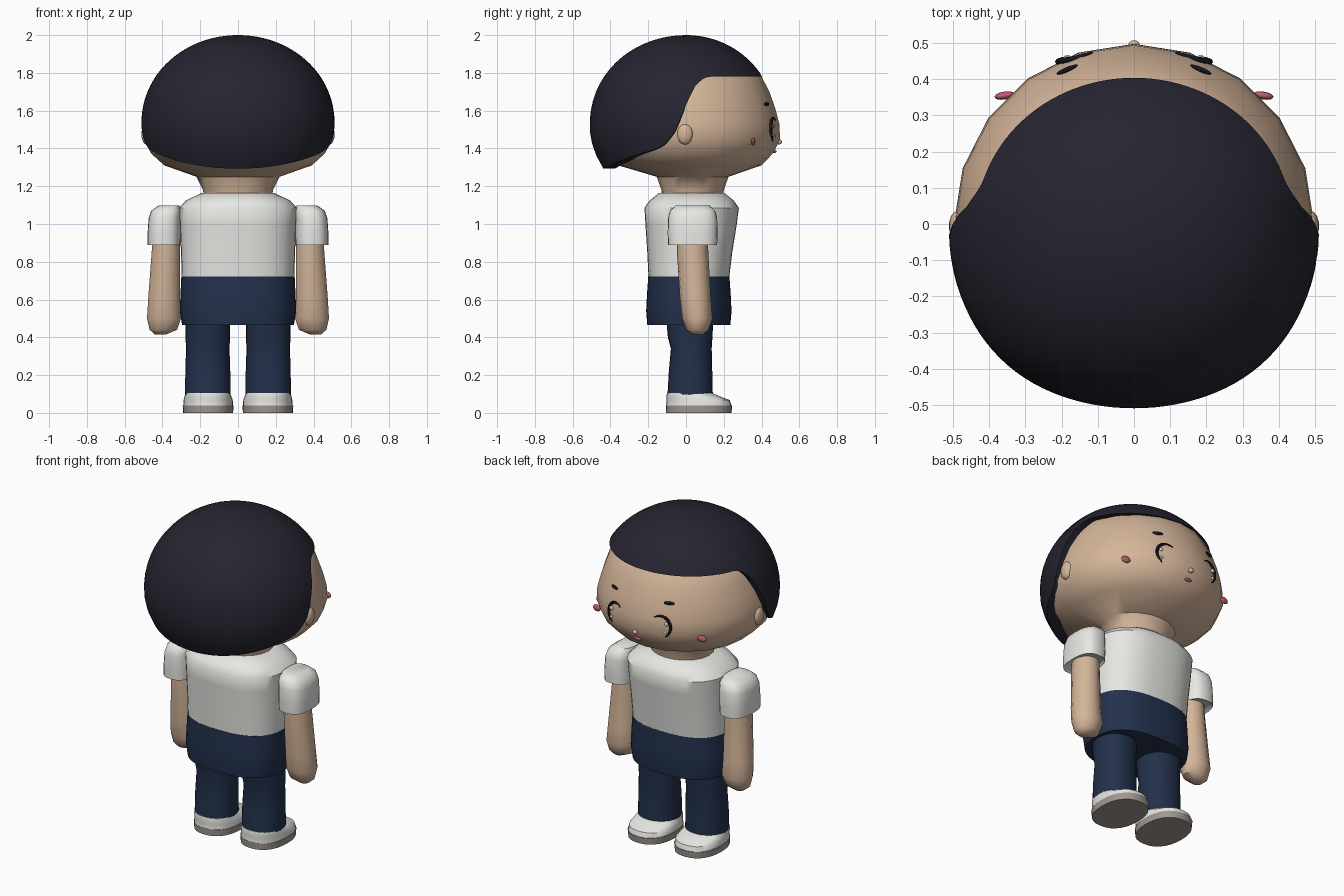
import bpy, bmesh, math
from mathutils import Matrix

if "Cube" in bpy.data.objects:
    bpy.data.objects.remove(bpy.data.objects["Cube"], do_unlink=True)

parts = []


def material(name, r, g, b):
    m = bpy.data.materials.new(name)
    m.use_nodes = True
    m.diffuse_color = (r, g, b, 1)
    m.node_tree.nodes["Principled BSDF"].inputs["Base Color"].default_value = (r, g, b, 1)
    m.node_tree.nodes["Principled BSDF"].inputs["Roughness"].default_value = 0.8
    return m


skin = material("skin", 0.66, 0.46, 0.32)
hair_dark = material("dark hair", 0.019, 0.018, 0.03)
white = material("white cloth", 0.8, 0.8, 0.77)
navy = material("navy cloth", 0.016, 0.03, 0.07)
sole_grey = material("sole grey", 0.36, 0.31, 0.28)
pink = material("blush pink", 0.5, 0.11, 0.15)
black = material("eye black", 0.008, 0.008, 0.012)
shine = material("eye shine", 0.75, 0.78, 0.8)


def add(name, mesh, mat):
    mesh.materials.clear()
    mesh.materials.append(mat)
    ob = bpy.data.objects.new(name, mesh)
    bpy.context.collection.objects.link(ob)
    parts.append(ob)
    return ob


def finish(name, bm, mat):
    bmesh.ops.recalc_face_normals(bm, faces=bm.faces)
    mesh = bpy.data.meshes.new(name)
    bm.to_mesh(mesh)
    bm.free()
    return add(name, mesh, mat)


def skin_rings(bm, rings):
    for a, b in zip(rings, rings[1:]):
        n = len(a)
        for i in range(n):
            j = (i + 1) % n
            bm.faces.new((a[i], a[j], b[j], b[i]))


def power(v, p):
    return math.copysign(abs(v) ** (2 / p), v)


def loft(name, rows, mat, seg=24, p=2):
    """Rows are (z, centre x, centre y, half width, half depth)."""
    bm = bmesh.new()
    rings = []
    for z, cx, cy, rx, ry in rows:
        angles = [math.pi / 2 + math.tau * i / seg for i in range(seg)]
        rings.append([bm.verts.new((cx + rx * power(math.cos(a), p),
                                    cy + ry * power(math.sin(a), p), z)) for a in angles])
    skin_rings(bm, rings)
    bm.faces.new(rings[0])
    bm.faces.new(rings[-1])
    return finish(name, bm, mat)


def blob(name, pos, size, mat, turn=0):
    bm = bmesh.new()
    m = Matrix.Translation(pos) @ Matrix.Rotation(turn, 4, 'Z') @ Matrix.Diagonal((*size, 1))
    bmesh.ops.create_uvsphere(bm, u_segments=14, v_segments=8, radius=1, matrix=m)
    return finish(name, bm, mat)


def interp(x, table):
    for (x0, y0), (x1, y1) in zip(table, table[1:]):
        if x <= x1:
            return y0 + (y1 - y0) * max(0, (x - x0) / (x1 - x0))
    return table[-1][1]


# Head and neck
head = [(1.25, 0.225), (1.31, 0.39), (1.375, 0.462), (1.45, 0.498), (1.53, 0.494),
        (1.61, 0.473), (1.7, 0.442), (1.78, 0.4), (1.86, 0.31), (1.92, 0.18)]
loft("head", [(1.13, 0, 0.035, 0.18, 0.16), (1.18, 0, 0.035, 0.185, 0.165),
              (1.25, 0, 0.035, 0.22, 0.19)]
     + [(z, 0, 0.02 if z < 1.35 else 0, r, r * 0.97 if z < 1.35 else r)
        for z, r in head[1:]], skin, 20)


def face_y(x, z):
    r = interp(z, head)
    return math.sqrt(r * r - x * x) * 0.993


# Hair cap: the lower edge depends on how far forward each strand faces
hair_edge = [(-1, 1.293), (-0.95, 1.3), (-0.64, 1.35), (-0.3, 1.4), (-0.2, 1.43),
             (-0.1, 1.5), (0, 1.63), (0.1, 1.725), (0.2, 1.765), (0.29, 1.78)]


def hair_width(z):
    if z > 1.52:
        return math.sqrt(max(0, 1 - ((z - 1.52) / 0.48) ** 2.1))
    return 1 - 0.14 * ((1.52 - z) / 0.225) ** 2


bm = bmesh.new()
seg, steps = 112, 20
rings = []
for k in range(1, steps + 2):
    t = min(k / steps, 1)
    inset = 0.86 if k > steps else 1
    ring = []
    for i in range(seg):
        a = math.tau * i / seg
        c, s = math.cos(a), math.sin(a)
        z = 2 - (2 - interp(c, hair_edge)) * t * t
        w = hair_width(z) * inset
        depth = 0.475 if c > 0 else 0.51
        bulge = 1 + 0.025 * math.sin(2 * a) ** 2 * (c < 0)
        ring.append(bm.verts.new((0.513 * w * s * bulge, depth * w * c * bulge, z)))
    rings.append(ring)
skin_rings(bm, rings)
top = bm.verts.new((0, 0, 2))
for i in range(seg):
    bm.faces.new((top, rings[0][i], rings[0][(i + 1) % seg]))
finish("hair", bm, hair_dark)

# Nose and mouth
blob("nose", (0, 0.493, 1.435), (0.016, 0.015, 0.014), skin)
blob("mouth", (0, 0.468, 1.385), (0.024, 0.012, 0.009), pink)

# Shirt and hip section
loft("shirt", [(0.71, 0, 0.015, 0.298, 0.213), (0.85, 0, 0.02, 0.302, 0.225),
               (1.0, 0, 0.027, 0.308, 0.242), (1.085, 0, 0.03, 0.312, 0.25),
               (1.125, 0, 0.03, 0.275, 0.222), (1.165, 0, 0.03, 0.19, 0.172)],
     white, 36, 2.5)
loft("shorts", [(0.465, 0, 0.015, 0.296, 0.22), (0.54, 0, 0.015, 0.308, 0.226),
                (0.62, 0, 0.015, 0.305, 0.222), (0.722, 0, 0.015, 0.3, 0.215)],
     navy, 36, 2.5)

for side, s in (("left", 1), ("right", -1)):
    # Ears and cheeks
    blob(side + "_ear", (s * 0.485, -0.005, 1.475), (0.027, 0.043, 0.055), skin)
    blob(side + "_cheek", (s * 0.357, 0.355, 1.435), (0.029, 0.011, 0.02), pink, -s * 0.15)
    # Eyebrow
    blob(side + "_eyebrow", (s * 0.185, face_y(0.185, 1.635) + 0.004, 1.635),
         (0.032, 0.007, 0.01), black, -s * 0.4)
    # Curved eyelash, tapered at both ends
    curve = bpy.data.curves.new(side + "_eye", 'CURVE')
    curve.dimensions = '3D'
    curve.bevel_depth = 0.009
    curve.bevel_resolution = 2
    spline = curve.splines.new('POLY')
    count = 16
    spline.points.add(count - 1)
    for i, pt in enumerate(spline.points):
        u = i / (count - 1)
        a = math.radians(125 - 185 * u)
        x, z = 0.15 + 0.06 * math.cos(a), 1.495 + 0.066 * math.sin(a)
        pt.co = (s * x, face_y(x, z) + 0.003, z, 1)
        pt.radius = 0.3 + 0.7 * math.sin(math.pi * u)
    temp = bpy.data.objects.new("temp", curve)
    bpy.context.collection.objects.link(temp)
    mesh = bpy.data.meshes.new_from_object(temp.evaluated_get(bpy.context.evaluated_depsgraph_get()))
    bpy.data.objects.remove(temp)
    add(side + "_eye", mesh, black)
    # Eye highlights
    for label, x, z, r in (("upper", 0.187, 1.518, 0.012), ("lower", 0.184, 1.468, 0.009)):
        blob(f"{side}_{label}_eye_shine", (s * x, face_y(x, z) + 0.003, z), (r, 0.006, r), shine)

    # Arm with a rounded hand end
    loft(side + "_arm", [(0.415, s * 0.41, 0.06, 0.03, 0.03), (0.44, s * 0.395, 0.06, 0.075, 0.06),
                         (0.5, s * 0.392, 0.06, 0.092, 0.08), (0.6, s * 0.391, 0.05, 0.087, 0.082),
                         (0.85, s * 0.382, 0.035, 0.077, 0.083),
                         (1.0, s * 0.38, 0.035, 0.07, 0.08)], skin, 14)
    # Short puffed sleeve
    loft(side + "_sleeve", [(0.9, s * 0.39, 0.035, 0.075, 0.115), (0.888, s * 0.392, 0.035, 0.087, 0.13),
                            (0.95, s * 0.391, 0.035, 0.088, 0.132),
                            (1.03, s * 0.388, 0.035, 0.085, 0.13),
                            (1.07, s * 0.38, 0.035, 0.08, 0.12),
                            (1.098, s * 0.365, 0.035, 0.055, 0.09)], white, 24, 2.7)
    # Trouser leg
    loft(side + "_leg", [(0.095, s * 0.16, 0.022, 0.12, 0.12), (0.22, s * 0.16, 0.024, 0.119, 0.115),
                         (0.34, s * 0.16, 0.028, 0.115, 0.108), (0.4, s * 0.16, 0.022, 0.118, 0.118),
                         (0.5, s * 0.16, 0.02, 0.118, 0.125)], navy, 24, 2.2)
    # Shoe
    loft(side + "_sole", [(0, s * 0.158, 0.068, 0.132, 0.173), (0.04, s * 0.158, 0.069, 0.135, 0.176)],
         sole_grey, 28, 2.3)
    loft(side + "_shoe", [(0.038, s * 0.158, 0.068, 0.132, 0.174), (0.068, s * 0.158, 0.065, 0.13, 0.167),
                          (0.085, s * 0.159, 0.04, 0.125, 0.145),
                          (0.105, s * 0.16, 0.02, 0.117, 0.12)], white, 28, 2.3)

# Smooth shading with crisp hems
bpy.ops.object.select_all(action='DESELECT')
for ob in parts:
    ob.select_set(True)
bpy.context.view_layer.objects.active = parts[0]
bpy.ops.object.shade_smooth_by_angle(angle=math.radians(45))
